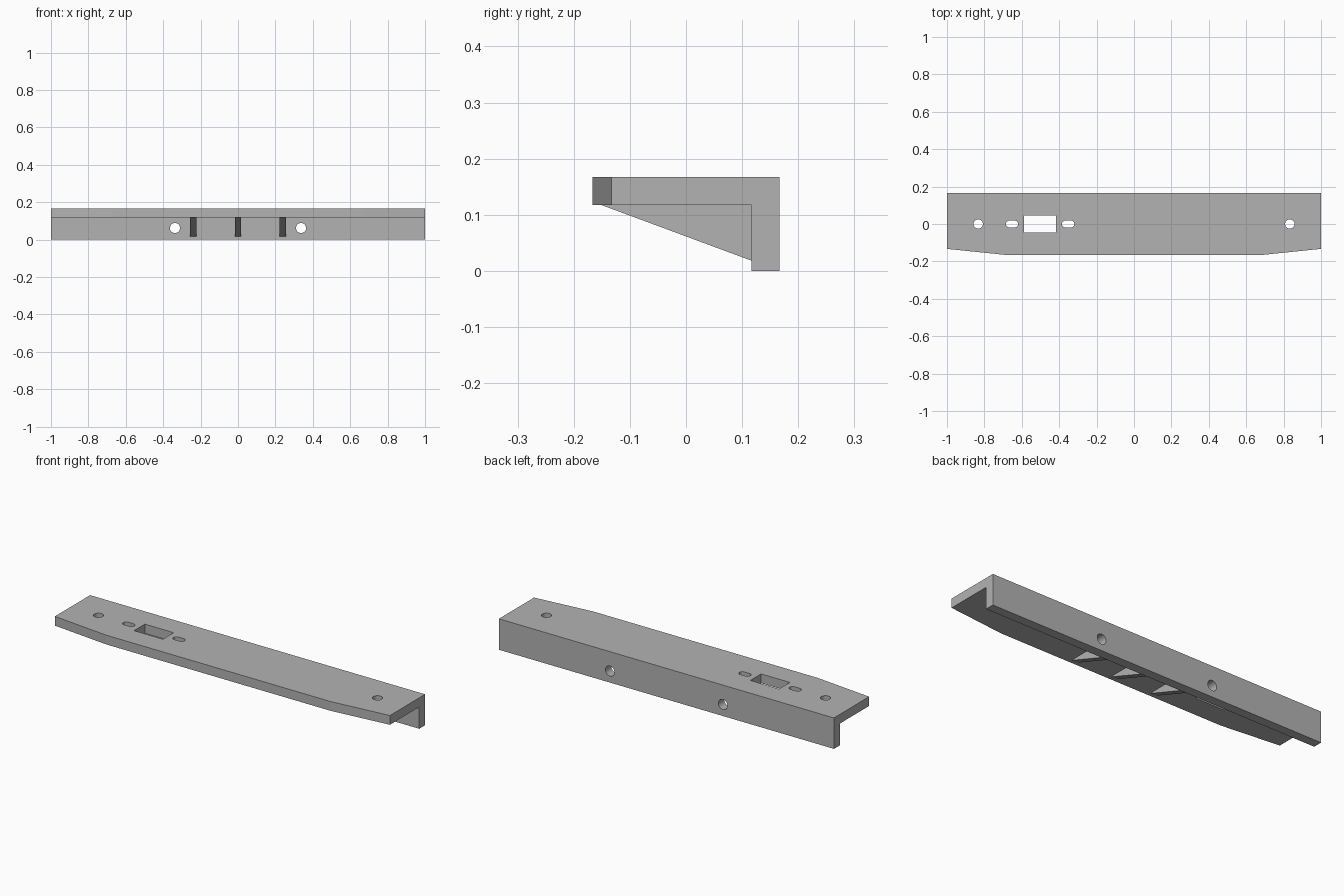
import bpy
import bmesh
from math import cos, sin, pi
from mathutils import Vector

cube = bpy.data.objects.get("Cube")
if cube:
    bpy.data.objects.remove(cube)

grey = bpy.data.materials.new("plain_grey")
grey.use_nodes = True
grey.diffuse_color = (0.45, 0.45, 0.45, 1)
grey.node_tree.nodes["Principled BSDF"].inputs["Base Color"].default_value = grey.diffuse_color


def prism(name, outline, axis, start, end):
    """Extrude a 2D outline along an axis; the outline uses the other two axes in order."""
    bm = bmesh.new()

    def place(a, b):
        co = [a, b]
        co.insert(axis, start)
        return bm.verts.new(co)

    face = bm.faces.new([place(a, b) for a, b in outline])
    step = Vector((0, 0, 0))
    step[axis] = end - start
    new = bmesh.ops.extrude_face_region(bm, geom=[face])["geom"]
    bmesh.ops.translate(bm, vec=step, verts=[g for g in new if isinstance(g, bmesh.types.BMVert)])
    bmesh.ops.recalc_face_normals(bm, faces=bm.faces)
    mesh = bpy.data.meshes.new(name)
    bm.to_mesh(mesh)
    bm.free()
    mesh.materials.append(grey)
    obj = bpy.data.objects.new(name, mesh)
    bpy.context.collection.objects.link(obj)
    return obj


def slot(cx, cy, radius, half_straight=0.0, n=32):
    """Round hole outline, stretched to a slot when half_straight is set."""
    points = []
    for i in range(n):
        t = 2 * pi * (i + 0.5) / n
        side = half_straight if cos(t) > 0 else -half_straight
        points.append((cx + side + radius * cos(t), cy + radius * sin(t)))
    return points


def rect(x0, x1, y0, y1):
    return [(x0, y0), (x1, y0), (x1, y1), (x0, y1)]


# Angle body: top plate with a downturned rear flange
D, H, T = 0.167, 0.167, 0.05
body = prism("angle_bracket", [(-D, H - T), (D - T, H - T), (D - T, 0), (D, 0), (D, H), (-D, H)],
             0, -1, 1)

# Openings in the plate: end screw holes, slots and rectangular window
top_outlines = [slot(s * 0.833, 0, 0.025) for s in (-1, 1)]
top_outlines += [slot(-0.502 + s * 0.15, 0, 0.018, 0.015) for s in (-1, 1)]
top_outlines.append(rect(-0.588, -0.416, -0.046, 0.046))

# Tapered front corners
for s in (-1, 1):
    top_outlines.append([(s * 0.67, -D), (s * 1.33, -0.099), (s * 1.33, -0.3), (s * 0.67, -0.3)])

cutters = [prism("plate_cutter", o, 2, 0.08, 0.3) for o in top_outlines]

# Screw holes through the rear flange
cutters += [prism("flange_cutter", slot(s * 0.337, 0.062, 0.027), 1, 0.08, 0.3) for s in (-1, 1)]

bpy.context.view_layer.objects.active = body
for cutter in cutters:
    mod = body.modifiers.new("cut", "BOOLEAN")
    mod.operation = "DIFFERENCE"
    mod.solver = "EXACT"
    mod.object = cutter
    bpy.ops.object.modifier_apply(modifier=mod.name)
    bpy.data.objects.remove(cutter)

# Triangular ribs under the plate
rib_profile = [(-0.15, H - T), (-0.15, 0.12), (0.12, 0.12), (0.12, 0.018), (D - T, 0.018)]
for name, x in (("right_rib", -0.24), ("middle_rib", 0), ("left_rib", 0.24)):
    prism(name, rib_profile, 0, x - 0.017, x + 0.017)

# Smooth hole walls, sharp edges elsewhere
bpy.ops.object.select_all(action="DESELECT")
body.select_set(True)
bpy.ops.object.shade_smooth_by_angle(angle=0.5)
for edge in body.data.edges:
    a, b = (body.data.vertices[i].co for i in edge.vertices)
    if abs(a.y + D) < 0.001 and abs(b.y + D) < 0.001 and abs(a.x - b.x) < 0.001:
        edge.use_edge_sharp = True
